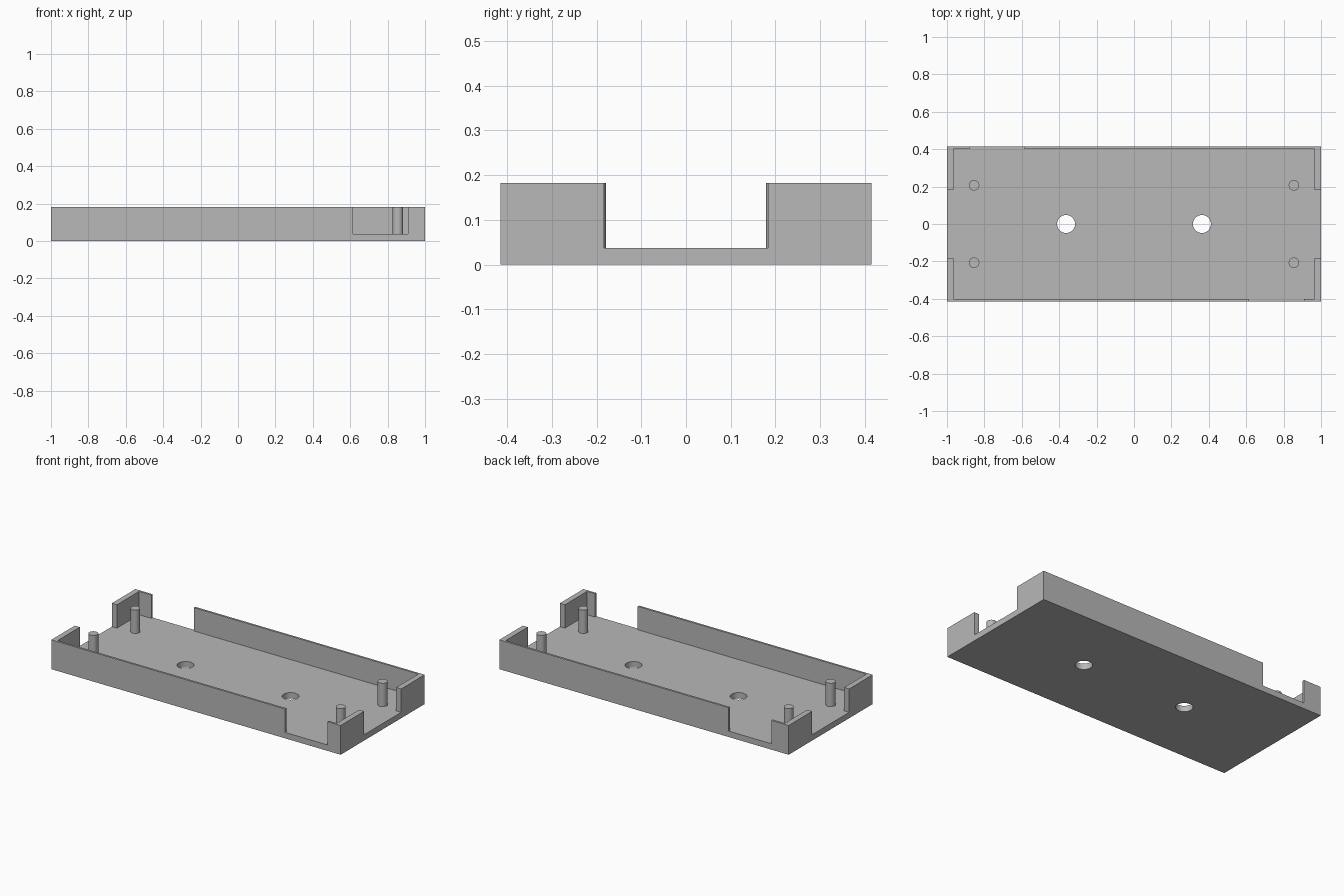
import bpy

cube = bpy.data.objects.get("Cube")
if cube:
    bpy.data.objects.remove(cube, do_unlink=True)

# Main dimensions
HALF_X, HALF_Y, HEIGHT = 1.0, 0.415, 0.183
FLOOR = 0.037
INNER_X, INNER_Y = 0.965, 0.402
SIDE_GAP = 0.183
HOLE_X, HOLE_R = 0.363, 0.048
PIN_X, PIN_Y, PIN_R = 0.855, 0.207, 0.028

grey = bpy.data.materials.new("plain grey")
grey.use_nodes = True
colour = (0.48, 0.48, 0.48, 1)
grey.diffuse_color = colour
grey.node_tree.nodes["Principled BSDF"].inputs["Base Color"].default_value = colour


def box(name, low, high):
    centre = [(a + b) / 2 for a, b in zip(low, high)]
    bpy.ops.mesh.primitive_cube_add(size=1, location=centre)
    ob = bpy.context.object
    ob.name = name
    ob.scale = [b - a for a, b in zip(low, high)]
    bpy.ops.object.transform_apply(location=True, rotation=False, scale=True)
    return ob


def cylinder(name, x, y, radius, low, high):
    bpy.ops.mesh.primitive_cylinder_add(
        vertices=40, radius=radius, depth=high - low, location=(x, y, (low + high) / 2))
    ob = bpy.context.object
    ob.name = name
    return ob


def cut(target, cutter):
    cutter.hide_render = True
    mod = target.modifiers.new("cut", 'BOOLEAN')
    mod.operation, mod.solver, mod.object = 'DIFFERENCE', 'EXACT', cutter
    bpy.context.view_layer.objects.active = target
    bpy.ops.object.modifier_apply(modifier=mod.name)
    bpy.data.objects.remove(cutter, do_unlink=True)


def finish(ob):
    ob.data.materials.clear()
    ob.data.materials.append(grey)
    bpy.ops.object.select_all(action='DESELECT')
    ob.select_set(True)
    bpy.context.view_layer.objects.active = ob
    bpy.ops.object.shade_smooth_by_angle()


# Open tray with a thin floor and walls
tray = box("tray", (-HALF_X, -HALF_Y, 0), (HALF_X, HALF_Y, HEIGHT))
cut(tray, box("cavity", (-INNER_X, -INNER_Y, FLOOR), (INNER_X, INNER_Y, 1)))

# Gaps through both end walls, the front wall and the back wall
cut(tray, box("end_gap", (-2, -SIDE_GAP, FLOOR), (2, SIDE_GAP, 1)))
cut(tray, box("front_gap", (0.615, -1, FLOOR), (0.91, -0.3, 1)))
cut(tray, box("back_gap", (-0.88, 0.3, FLOOR), (-0.585, 1, 1)))

# Screw holes through the floor
for x in (-HOLE_X, HOLE_X):
    cut(tray, cylinder("hole", x, 0, HOLE_R, -1, 1))
finish(tray)

# Upright pins near the corners
for x_name, sx in (("left", 1), ("right", -1)):
    for y_name, sy in (("front", -1), ("back", 1)):
        pin = cylinder(f"{y_name}_{x_name}_pin", sx * PIN_X, sy * PIN_Y,
                       PIN_R, FLOOR - 0.005, HEIGHT)
        finish(pin)
